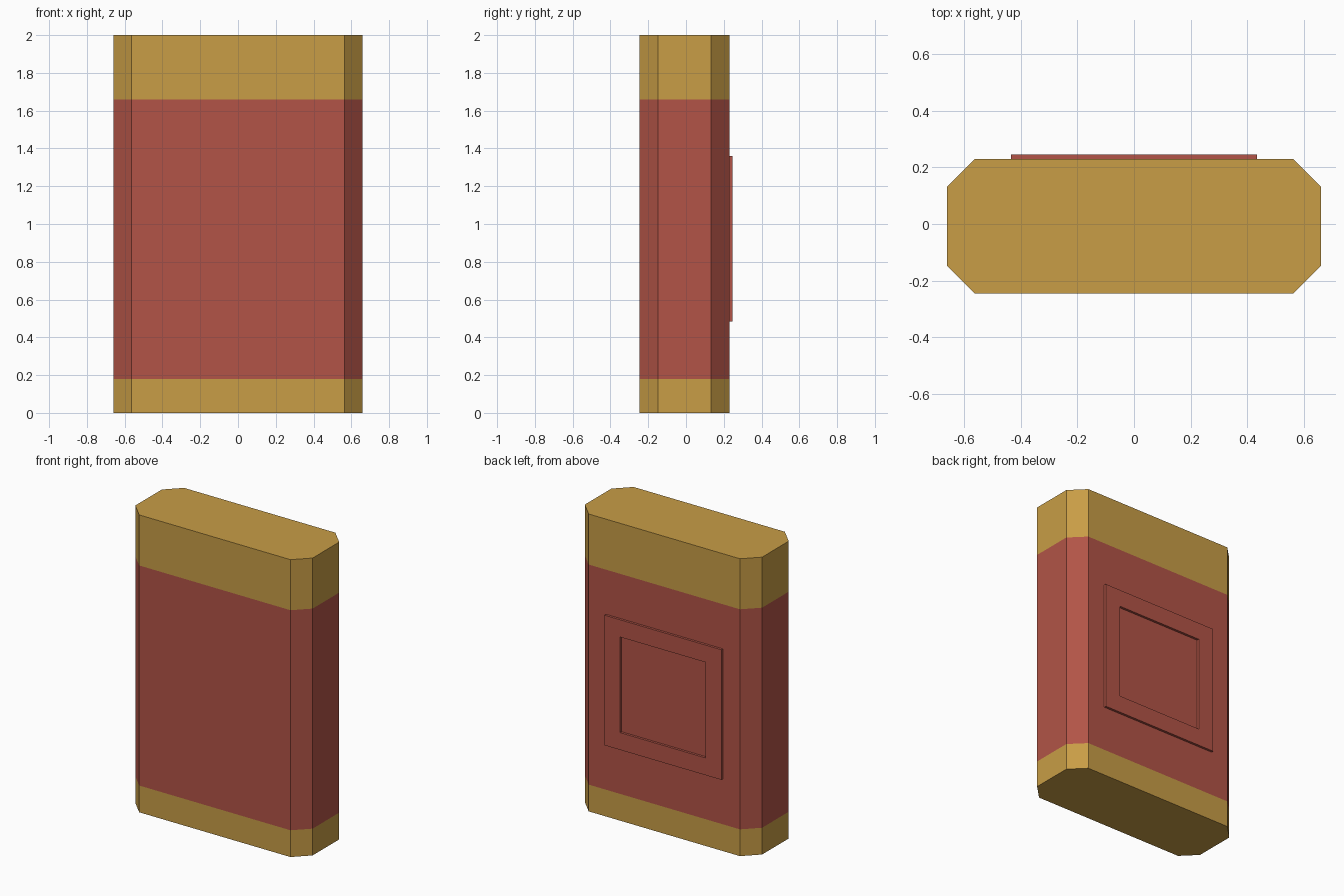
import bpy, bmesh

if "Cube" in bpy.data.objects:
    bpy.data.objects.remove(bpy.data.objects["Cube"])


def material(name, rgb):
    m = bpy.data.materials.new(name)
    lin = [((c / 255 + 0.055) / 1.055) ** 2.4 for c in rgb]
    m.diffuse_color = (*lin, 1)
    m.use_nodes = True
    m.node_tree.nodes["Principled BSDF"].inputs["Base Color"].default_value = m.diffuse_color
    return m


gold = material("gold", (200, 157, 70))
red = material("brick red", (178, 84, 71))


def finish(bm, name, mats):
    bmesh.ops.recalc_face_normals(bm, faces=bm.faces)
    me = bpy.data.meshes.new(name)
    bm.to_mesh(me)
    bm.free()
    for m in mats:
        me.materials.append(m)
    ob = bpy.data.objects.new(name, me)
    bpy.context.collection.objects.link(ob)


# Chamfered body: octagonal footprint, banded by height
X, Y0, Y1, C, H = 0.66, -0.246, 0.23, 0.097, 2.0
LOW, HIGH = 0.18, 1.66
outline = [(-X + C, Y0), (X - C, Y0), (X, Y0 + C), (X, Y1 - C),
           (X - C, Y1), (-X + C, Y1), (-X, Y1 - C), (-X, Y0 + C)]
bm = bmesh.new()
base = bm.faces.new([bm.verts.new((x, y, 0)) for x, y in outline])
ext = bmesh.ops.extrude_face_region(bm, geom=[base], use_keep_orig=True)
for g in ext["geom"]:
    if isinstance(g, bmesh.types.BMVert):
        g.co.z = H
for z in (LOW, HIGH):
    bmesh.ops.bisect_plane(bm, geom=bm.verts[:] + bm.edges[:] + bm.faces[:],
                           plane_co=(0, 0, z), plane_no=(0, 0, 1))
for f in bm.faces:
    f.material_index = int(LOW < f.calc_center_median().z < HIGH)
finish(bm, "body", [gold, red])

# Raised square frame on the back
FX, FZ0, FZ1, W, T = 0.435, 0.485, 1.36, 0.116, 0.016
bm = bmesh.new()
rings = []
for y in (Y1, Y1 + T):
    for d in (0, W):
        rings.append([bm.verts.new((x, y, z)) for x, z in (
            (-FX + d, FZ0 + d), (FX - d, FZ0 + d),
            (FX - d, FZ1 - d), (-FX + d, FZ1 - d))])
out0, in0, out1, in1 = rings
for a, b in ((out0, out1), (out1, in1), (in1, in0), (in0, out0)):
    for i in range(4):
        j = (i + 1) % 4
        bm.faces.new((a[i], a[j], b[j], b[i]))
finish(bm, "back_frame", [red])
